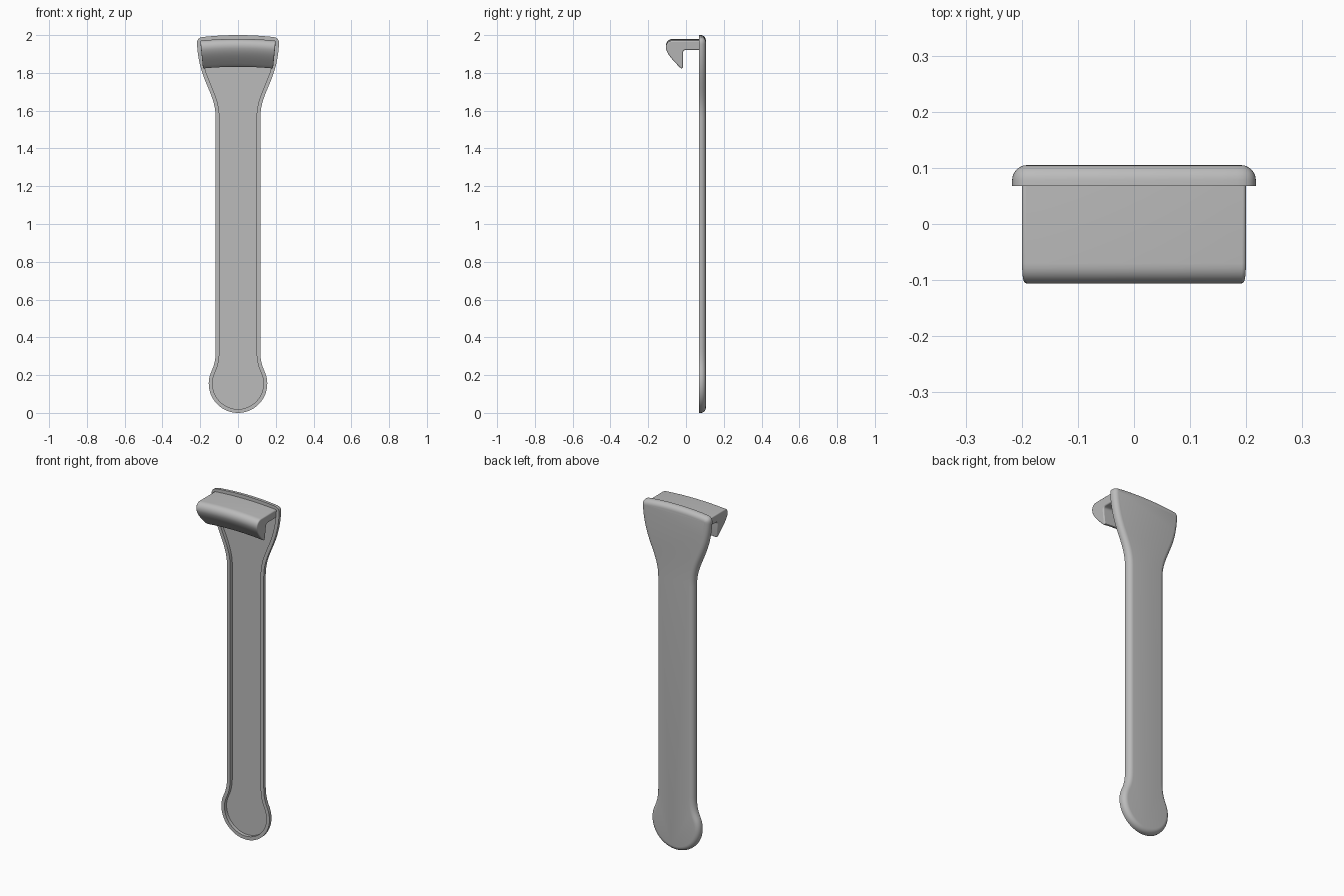
import bpy, bmesh
from math import sin, cos, pi, radians
from mathutils import Vector
from mathutils.geometry import interpolate_bezier

cube = bpy.data.objects.get("Cube")
if cube:
    bpy.data.objects.remove(cube, do_unlink=True)

grey = bpy.data.materials.new("grey plastic")
grey.use_nodes = True
grey.diffuse_color = (0.5, 0.5, 0.5, 1)
grey.node_tree.nodes["Principled BSDF"].inputs["Base Color"].default_value = (0.5, 0.5, 0.5, 1)


def make_object(name, bm):
    bmesh.ops.recalc_face_normals(bm, faces=bm.faces)
    mesh = bpy.data.meshes.new(name)
    bm.to_mesh(mesh)
    bm.free()
    mesh.materials.append(grey)
    obj = bpy.data.objects.new(name, mesh)
    bpy.context.collection.objects.link(obj)
    return obj


def smooth(obj, angle=35):
    bpy.ops.object.select_all(action='DESELECT')
    obj.select_set(True)
    bpy.context.view_layer.objects.active = obj
    bpy.ops.object.shade_smooth_by_angle(angle=radians(angle))


def bezier(a, b, c, d, n):
    pts = interpolate_bezier(*[Vector((*p, 0)) for p in (a, b, c, d)], n)
    return [p.xy for p in pts]


def join(*pieces):
    out = []
    for piece in pieces:
        for p in piece:
            p = Vector(p)
            if not out or (p - out[-1]).length > 1e-4:
                out.append(p)
    return out


# Right half of the outline, bottom to top: round end, stem, flare, corner, arched top
R = 0.155
arc = [(R * sin(a), R - R * cos(a)) for a in [radians(115) * i / 24 for i in range(25)]]
half = join(
    arc,
    bezier(arc[-1], (0.122, 0.26), (0.118, 0.29), (0.118, 0.34), 9),
    bezier((0.118, 1.56), (0.118, 1.70), (0.205, 1.75), (0.217, 1.95), 20),
    bezier((0.217, 1.95), (0.219, 1.972), (0.212, 1.987), (0.185, 1.990), 9),
    bezier((0.185, 1.990), (0.12, 1.997), (0.06, 2.0), (0, 2.0), 8))
outline = half + [Vector((-p.x, p.y)) for p in reversed(half[1:-1])]


def inset(points, d):
    """Move a counter-clockwise outline inwards by d."""
    result = []
    for i, p in enumerate(points):
        a = (p - points[i - 1]).normalized()
        b = (points[(i + 1) % len(points)] - p).normalized()
        n = Vector((-a.y - b.y, a.x + b.x)).normalized()
        result.append(p + n * d / max(0.5, n.dot(Vector((-a.y, a.x)))))
    return result


# Handle: recessed front, flat rim, rounded back edge
fillet = 0.027
layers = [(0.020, 0.088), (0.020, 0.068), (0, 0.068)]
layers += [(fillet * (1 - cos(a)), 0.105 - fillet + fillet * sin(a))
           for a in [pi / 2 * i / 6 for i in range(7)]]
bm = bmesh.new()
rings = [[bm.verts.new((p.x, y, p.y)) for p in inset(outline, d)] for d, y in layers]
for r, s in zip(rings, rings[1:]):
    for i in range(len(r)):
        bm.faces.new((r[i - 1], r[i], s[i], s[i - 1]))
bm.faces.new(rings[0])
bm.faces.new(rings[-1])
smooth(make_object("handle", bm))

# Hook: side profile (y, z) swept across the width, following the arched top
profile = join(
    [(0.092, 1.93), (0.092, 1.98)],
    bezier((-0.07, 1.98), (-0.098, 1.98), (-0.112, 1.955), (-0.104, 1.93), 10),
    bezier((-0.104, 1.93), (-0.095, 1.90), (-0.06, 1.865), (-0.032, 1.837), 8),
    bezier((-0.032, 1.837), (-0.024, 1.829), (-0.016, 1.831), (-0.016, 1.842), 5),
    bezier((-0.016, 1.912), (-0.016, 1.925), (-0.011, 1.93), (0.002, 1.93), 6))
bm = bmesh.new()
steps = 12
sections = []
for k in range(steps + 1):
    t = 2 * k / steps - 1
    sections.append([bm.verts.new((t * (0.2 - 0.1 * (1.98 - p.y)), p.x, p.y - 0.009 * t * t))
                     for p in profile])
for r, s in zip(sections, sections[1:]):
    for i in range(len(r)):
        bm.faces.new((r[i - 1], r[i], s[i], s[i - 1]))
bm.faces.new(sections[0])
bm.faces.new(sections[-1])
hook = make_object("hook", bm)
bevel = hook.modifiers.new("rounded ends", 'BEVEL')
bevel.width = 0.01
bevel.segments = 3
bevel.limit_method = 'ANGLE'
bevel.angle_limit = radians(60)
smooth(hook)
